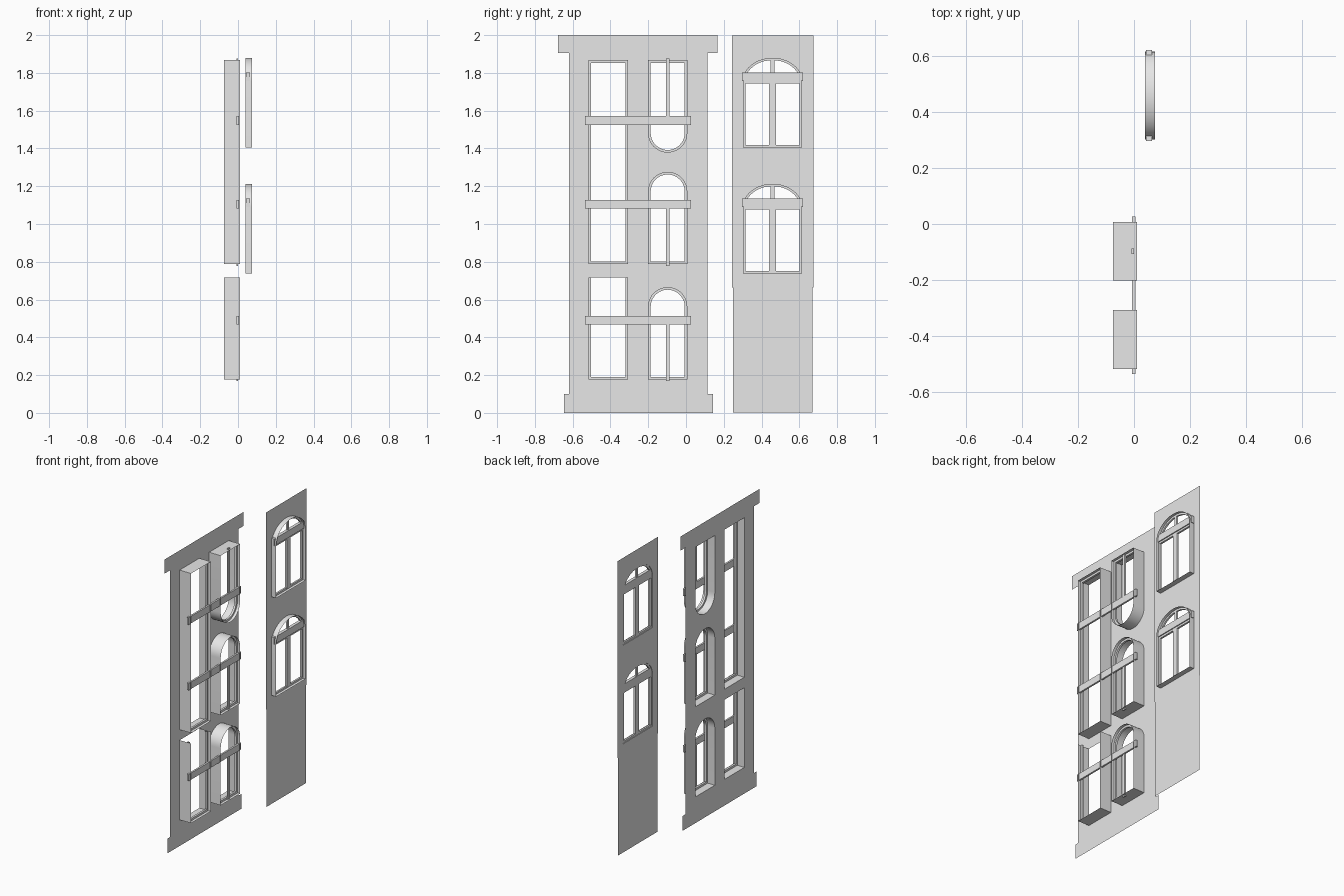
import bpy, bmesh, math

if "Cube" in bpy.data.objects:
    bpy.data.objects.remove(bpy.data.objects["Cube"])

mat = bpy.data.materials.new("stone_grey")
mat.diffuse_color = (0.8, 0.8, 0.8, 1)
mat.use_nodes = True
mat.node_tree.nodes["Principled BSDF"].inputs["Base Color"].default_value = mat.diffuse_color


def finish(name, bm, smooth=False):
    me = bpy.data.meshes.new(name)
    bm.normal_update()
    bm.to_mesh(me)
    bm.free()
    me.materials.append(mat)
    ob = bpy.data.objects.new(name, me)
    bpy.context.collection.objects.link(ob)
    if smooth:
        bpy.ops.object.select_all(action='DESELECT')
        ob.select_set(True)
        bpy.context.view_layer.objects.active = ob
        bpy.ops.object.shade_smooth_by_angle(angle=math.radians(30))
    return ob


def outline(cy, half, z0, z1, rise=0, flip=False, n=20):
    """Window outline in (y, z); rise is the height of an elliptical arch."""
    pts = [(cy - half, z0), (cy + half, z0)]
    if rise:
        for i in range(n + 1):
            a = math.pi * i / n
            pts.append((cy + half * math.cos(a), z1 - rise + rise * math.sin(a)))
    else:
        pts += [(cy + half, z1), (cy - half, z1)]
    if flip:
        pts = [(y, z0 + z1 - z) for y, z in pts]
    return pts


def sheet(name, x, border, holes=()):
    """Flat wall in the plane x, with window openings cut out."""
    bm = bmesh.new()
    edges = []
    for loop in [border, *holes]:
        vs = [bm.verts.new((x, y, z)) for y, z in loop]
        edges += [bm.edges.new((vs[i - 1], vs[i])) for i in range(len(vs))]
    bmesh.ops.triangle_fill(bm, edges=edges, use_beauty=True, normal=(1, 0, 0))
    bmesh.ops.recalc_face_normals(bm, faces=bm.faces)
    for f in bm.faces:
        f.normal_update()
    if bm.faces and sum(f.normal.x for f in bm.faces) < 0:
        bmesh.ops.reverse_faces(bm, faces=bm.faces)
    return finish(name, bm)


def loft(name, loops, skip=(), close=False):
    """Join loops of (x, outline) with quads, leaving out skipped sides."""
    bm = bmesh.new()
    rows = [[bm.verts.new((x, y, z)) for y, z in pts] for x, pts in loops]
    n = len(rows[0])
    pairs = list(zip(rows, rows[1:] + rows[:1])) if close else list(zip(rows, rows[1:]))
    for a, b in pairs:
        for i in range(n):
            if i not in skip:
                j = (i + 1) % n
                bm.faces.new((a[i], a[j], b[j], b[i]))
    return finish(name, bm, True)


def box(name, x0, x1, y0, y1, z0, z1):
    bm = bmesh.new()
    bmesh.ops.create_cube(bm, size=1)
    for v in bm.verts:
        v.co = (x1 if v.co.x > 0 else x0, y1 if v.co.y > 0 else y0, z1 if v.co.z > 0 else z0)
    return finish(name, bm)


def rect(y0, y1, z0, z1):
    return [(y0, z0), (y1, z0), (y1, z1), (y0, z1)]


def window(name, x0, x1, f0, f1, t, cy, half, z0, z1, rise=0, flip=False, open_top=False):
    """Deep reveal plus a slim frame ring; returns the wall opening."""
    out = outline(cy, half, z0, z1, rise, flip)
    inn = outline(cy, half - t, z0 + t, z1 if open_top else z1 - t, max(rise - t, 0), flip)
    skip = (2,) if open_top else ()
    loft(name + "_reveal", [(x0, out), (x1, out)], skip)
    loft(name + "_frame", [(f0, out), (f1, out), (f1, inn), (f0, inn)], skip, True)
    return out


# --- Main facade: windows first, then the wall around them ---
XW, XR = -0.075, 0.011
main = dict(x0=XW, x1=XR, f0=-0.022, f1=-0.008, t=0.014)
holes = [
    window("tall_window", cy=-0.412, half=0.105, z0=0.787, z1=1.867, **main),
    window("lower_window", cy=-0.412, half=0.105, z0=0.177, z1=0.716, open_top=True, **main),
]
arched = [("bottom", 0.177, 0.666, False), ("middle", 0.787, 1.276, False), ("top", 1.378, 1.867, True)]
for nm, z0, z1, flip in arched:
    holes.append(window(nm + "_arched_window", cy=-0.097, half=0.104, z0=z0, z1=z1,
                        rise=0.104, flip=flip, **main))

sheet("main_wall", XW, rect(-0.62, 0.115, 0.10, 1.905), holes)
sheet("base_course", XW, rect(-0.645, 0.142, 0, 0.10))
sheet("cornice", XW, rect(-0.677, 0.168, 1.905, 2.0))

# Cross rails and central mullions
for nm, z0, z1 in [("bottom", 0.467, 0.512), ("middle", 1.081, 1.128), ("top", 1.525, 1.573)]:
    box(nm + "_rail", -0.007, 0.005, -0.535, 0.026, z0, z1)
for nm, z0, z1 in [("bottom", 0.168, 0.48), ("middle", 0.777, 1.09), ("top", 1.56, 1.876)]:
    box(nm + "_mullion", -0.009, 0.0, -0.107, -0.088, z0, z1)

# --- Side panel with two arched casements ---
XS, CY = 0.04, 0.458
holes = []
for nm, b in [("lower", 0.738), ("upper", 1.405)]:
    nm = "side_" + nm
    holes.append(window(nm + "_window", XS, 0.075, 0.044, 0.056, 0.013, CY, 0.157,
                        b, b + 0.475, rise=0.124))
    box(nm + "_transom", 0.043, 0.064, CY - 0.162, CY + 0.162, b + 0.351, b + 0.398)
    box(nm + "_top_rail", 0.044, 0.057, CY - 0.15, CY + 0.15, b + 0.338, b + 0.352)
    box(nm + "_mullion", 0.044, 0.058, CY - 0.018, CY + 0.018, b + 0.005, b + 0.352)
    box(nm + "_arch_mullion", 0.044, 0.056, CY - 0.010, CY + 0.010, b + 0.39, b + 0.468)

sheet("side_wall_upper", XS, rect(0.243, 0.674, 0.665, 1.997), holes)
sheet("side_wall_lower", XS, rect(0.248, 0.669, 0.003, 0.665))
